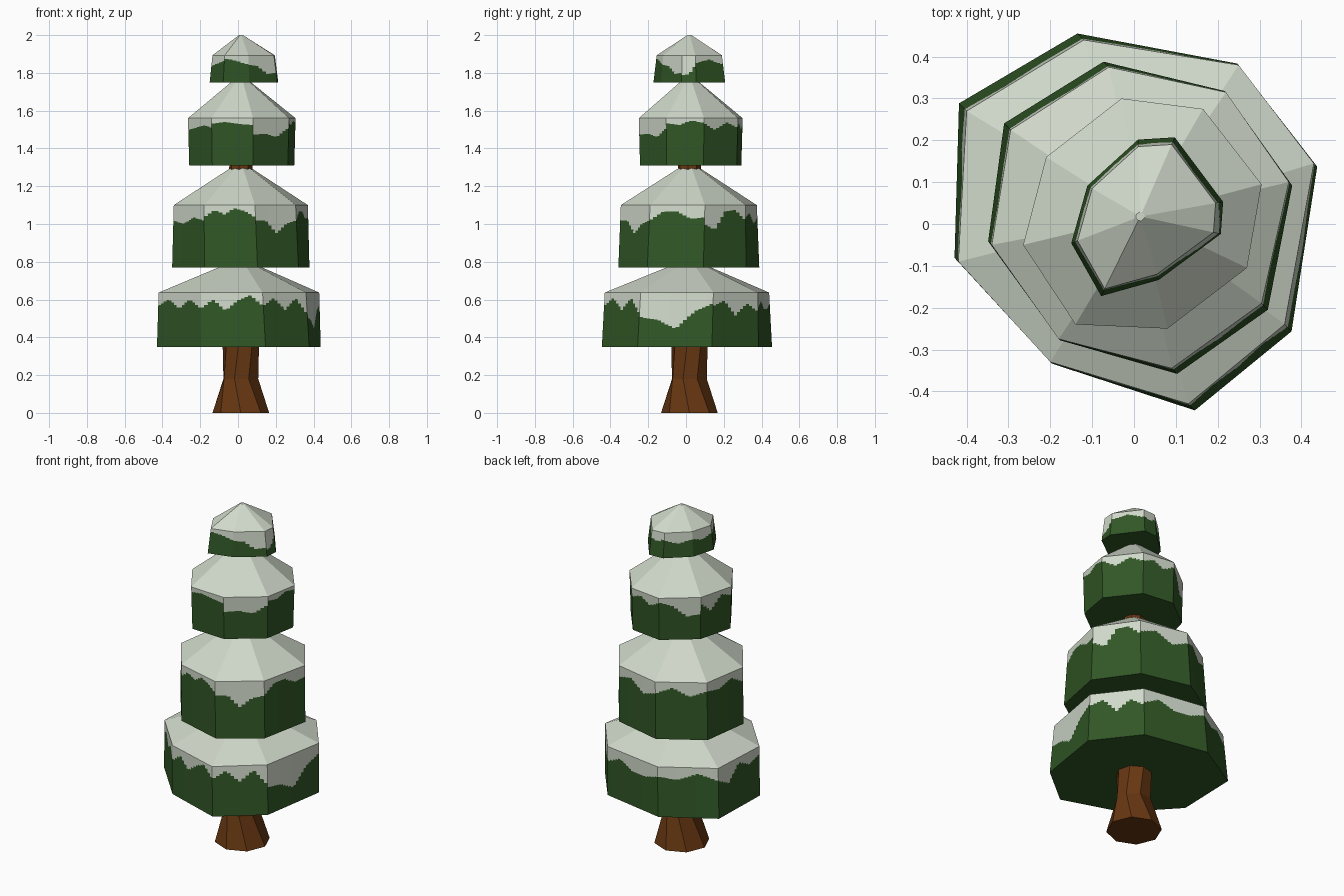
import bpy, bmesh, math
from mathutils import Vector

if "Cube" in bpy.data.objects:
    bpy.data.objects.remove(bpy.data.objects["Cube"])

CX, CY = 0.015, 0.018   # tree axis


def material(name, rgb):
    m = bpy.data.materials.new(name)
    m.diffuse_color = (*rgb, 1)
    m.use_nodes = True
    m.node_tree.nodes["Principled BSDF"].inputs["Base Color"].default_value = m.diffuse_color
    return m


SNOW = material("snow", (0.63, 0.69, 0.59))
GREEN = material("needle_green", (0.030, 0.095, 0.019))
BROWN = material("bark_brown", (0.135, 0.038, 0.006))


def finish(name, bm, mats):
    bmesh.ops.remove_doubles(bm, verts=bm.verts, dist=1e-5)
    me = bpy.data.meshes.new(name)
    bm.to_mesh(me)
    bm.free()
    for m in mats:
        me.materials.append(m)
    bpy.context.collection.objects.link(bpy.data.objects.new(name, me))


def sample(values, t):
    f = t * (len(values) - 1)
    i = min(int(f), len(values) - 2)
    return values[i] + (values[i + 1] - values[i]) * (f - i)


def tier(name, z0, z1, apex, ring, drips, grow=1.0, stretch=1.0):
    """Foliage tier: snowy cone on eight walls; drips = snow depth along each wall (0 to 1)."""
    bm = bmesh.new()

    def face(points, mat):
        bm.faces.new([bm.verts.new(p) for p in points]).material_index = mat

    # shoulder ring, and the rim below it, flared or stretched along the back-left diagonal
    top = [Vector((x, y, z1)) for x, y in ring]
    axis = Vector((-1, 1, 0)).normalized()
    low = []
    for p in top:
        d = Vector((p.x - CX, p.y - CY, 0))
        d = d * grow + axis * d.dot(axis) * (stretch - 1)
        low.append(Vector((CX + d.x, CY + d.y, z0)))
    # snow roof with a tiny blunt tip
    tip = [Vector((CX, CY, apex)) + (p - Vector((CX, CY, z1))).normalized() * 0.011 for p in top]
    face(tip, 0)
    face(low[::-1], 1)
    for i in range(8):
        j = (i + 1) % 8
        face((top[i], top[j], tip[j], tip[i]), 0)
        # wall cut in narrow columns, snow above and green below
        n = max(3, round((top[j] - top[i]).length / 0.02))
        for k in range(n):
            a, b = k / n, (k + 1) / n
            ta, tb = top[i].lerp(top[j], a), top[i].lerp(top[j], b)
            la, lb = low[i].lerp(low[j], a), low[i].lerp(low[j], b)
            d = sample(drips[i], (a + b) / 2)
            ma, mb = ta.lerp(la, d), tb.lerp(lb, d)
            face((ma, mb, tb, ta), 0)
            face((la, lb, mb, ma), 1)
    finish(name, bm, (SNOW, GREEN))


# trunk: eight-sided, flared foot, slight twist, running up through the tiers
bm = bmesh.new()
rings = []
for z, r, twist in ((0, .15, 0), (.18, .098, -20), (.35, .097, -8), (1.3, .062, -8), (1.78, .024, -8)):
    rings.append([bm.verts.new((CX + r * math.cos(a), CY + r * math.sin(a), z))
                  for a in (math.radians(45 * k + twist) for k in range(8))])
for lo, hi in zip(rings, rings[1:]):
    for k in range(8):
        n = (k + 1) % 8
        bm.faces.new((lo[k], lo[n], hi[n], hi[k]))
bm.faces.new(rings[0][::-1])
bm.faces.new(rings[-1])
finish("trunk", bm, (BROWN,))

# foliage tiers; walls run back-left, left, front-left, front, front-right, right, back-right, back
tier("bottom_foliage", .35, .637, .815,
     [(-.12, .44), (-.40, .27), (-.42, -.09), (-.20, -.33),
      (.13, -.43), (.36, -.24), (.43, .145), (.25, .38)],
     [(.2, .25, .12, .25), (.25, .4, .1, .25, .15), (.25, .12, .3, .12, .3),
      (.3, .13, .33, .15, .05, .25), (.25, .1, .32, .1, .4), (.45, .5, .67, .35, .2),
      (.25, .15, .42, .2, .35), (.3, .15, .3, .3, .2)], stretch=1.055)
tier("lower_middle_foliage", .77, 1.10, 1.325,
     [(-.06, .375), (-.295, .225), (-.34, -.05), (-.18, -.275),
      (.09, -.345), (.305, -.19), (.37, .10), (.22, .315)],
     [(.2, .1, .25, .15), (.15, .2, .1, .25), (.25, .3, .2, .25),
      (.2, .08, .15, .05, .1, .2), (.25, .25, .45, .3, .25), (.25, .1, .1, .22, .2),
      (.3, .4, .1, .08, .25), (.2, .12, .3, .2)], stretch=1.06)
tier("upper_middle_foliage", 1.31, 1.56, 1.785,
     [(-.03, .30), (-.21, .16), (-.265, -.05), (-.14, -.24),
      (.08, -.25), (.27, -.105), (.305, .095), (.165, .275)],
     [(.1, .2, .45, .4), (.15, .4, .1, .2), (.25, .2, .15, .2),
      (.12, .08, .12, .15), (.35, .33, .4, .2), (.1, .15, .05, .1),
      (.1, .25, .08, .2), (.2, .1, .25, .12)], grow=.975)
tier("top_foliage", 1.75, 1.893, 2.0,
     [(.01, .185), (-.10, .085), (-.135, -.04), (-.07, -.155),
      (.055, -.12), (.19, -.02), (.195, .05), (.09, .19)],
     [(.3, .45, .3), (.3, .45, .3), (.4, .3, .2), (.12, .2, .35),
      (.35, .4, .7, .65), (.75, .7, .35), (.3, .15, .35), (.3, .4, .25)], grow=1.1)
